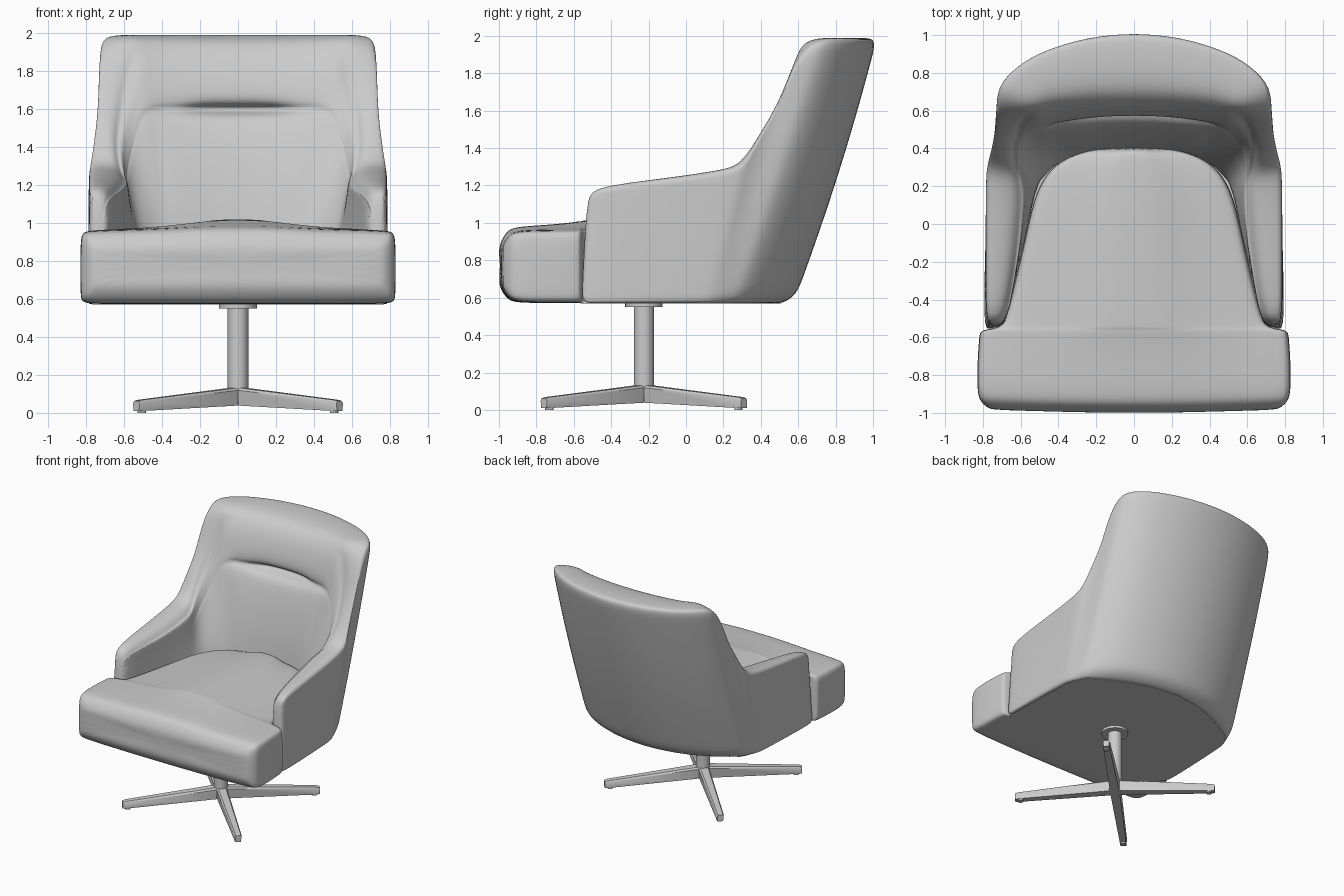
import bpy, bmesh, math
from mathutils import Vector

if "Cube" in bpy.data.objects:
    bpy.data.objects.remove(bpy.data.objects["Cube"])

grey = bpy.data.materials.new("plain_grey")
grey.use_nodes = True
GREY = (0.6, 0.6, 0.6, 1)
grey.diffuse_color = GREY
grey.node_tree.nodes["Principled BSDF"].inputs["Base Color"].default_value = GREY


def finish(name, bm, subdiv=0, angle=40):
    """Turn a bmesh into a shaded object."""
    bmesh.ops.recalc_face_normals(bm, faces=bm.faces)
    mesh = bpy.data.meshes.new(name)
    bm.to_mesh(mesh)
    bm.free()
    mesh.materials.append(grey)
    ob = bpy.data.objects.new(name, mesh)
    bpy.context.collection.objects.link(ob)
    if subdiv:
        mod = ob.modifiers.new("smooth", 'SUBSURF')
        mod.levels = mod.render_levels = subdiv
    bpy.ops.object.select_all(action='DESELECT')
    ob.select_set(True)
    bpy.context.view_layer.objects.active = ob
    if subdiv:
        bpy.ops.object.shade_smooth()
    else:
        bpy.ops.object.shade_smooth_by_angle(angle=math.radians(angle))
    return ob


def loft(name, rings, subdiv=0):
    """Skin closed rings of equal length and cap both ends."""
    bm = bmesh.new()
    rows = [[bm.verts.new(point) for point in ring] for ring in rings]
    count = len(rows[0])
    for a, b in zip(rows, rows[1:]):
        for i in range(count):
            j = (i + 1) % count
            bm.faces.new((a[i], a[j], b[j], b[i]))
    bm.faces.new(rows[0])
    bm.faces.new(rows[-1])
    return finish(name, bm, subdiv)


# Wrap-around shell: arms and backrest as one swept cross-section.
# Columns: outer bottom, outer top, top height, inner top, inner bottom
stations = [
    ((.77, -.56), (.765, -.535), 1.14, (.7, -.53), (.7, -.55)),
    ((.797, -.55), (.785, -.48), 1.195, (.66, -.48), (.67, -.5)),
    ((.79, -.2), (.785, -.1), 1.24, (.6, -.1), (.585, -.15)),
    ((.78, .08), (.785, .22), 1.285, (.58, .18), (.53, .12)),
    ((.775, .12), (.78, .315), 1.315, (.61, .27), (.51, .17)),
    ((.765, .16), (.755, .395), 1.47, (.64, .385), (.49, .22)),
    ((.755, .19), (.735, .5), 1.65, (.61, .5), (.46, .25)),
    ((.745, .22), (.73, .58), 1.86, (.57, .57), (.43, .28)),
    ((.735, .25), (.725, .66), 1.955, (.53, .59), (.41, .3)),
    ((.71, .3), (.72, .76), 1.99, (.48, .61), (.36, .325)),
]
# the back itself follows a shallow arc
for x in (.58, .42, .24, 0):
    arc = 1 - (x / .58) ** 2
    stations.append(((x, .42 + .165 * arc), (x, .885 + .145 * arc), 1.99,
                     (x * .75, .62 + .025 * arc), (x * .5, .35 + .035 * arc)))
FLOOR = .572
SEAT_LINE = .8


def backness(outer_bottom):
    """0 along the arms, rising to 1 across the back."""
    return min(1, max(0, (.78 - outer_bottom[0]) * 6))


def section(outer_low, outer_top, top, inner_top, inner_low):
    weight = backness(outer_low)
    crease = .08 if outer_low[0] < .3 else .02 * weight
    outer_low, outer_top, inner_top, inner_low = (
        Vector(p) for p in (outer_low, outer_top, inner_top, inner_low))
    back = (outer_top - inner_top).normalized()
    points = []

    def put(p, z):
        points.append((p.x, p.y, z))

    # underside
    tucked = outer_low - back * .05 * weight
    for f in (.6, .2, .05):
        put(tucked.lerp(inner_low, f), FLOOR)
    # outer face, slightly full across the back
    for f in (.03, .1, .35, .65, .9, .965):
        bulge = back * .025 * weight * math.sin(math.pi * f)
        put(outer_low.lerp(outer_top, f) + bulge, FLOOR + f * (top - FLOOR))
    # rolled top edge
    for f, drop in ((.05, .012), (.12, 0), (.5, 0), (.8, .02), (.95, .065)):
        put(outer_top.lerp(inner_top, f), top - drop)
    # inner face: headrest, crease, lumbar cushion
    for f, cut, puff in ((.88, 0, 0), (.76, 0, .012), (.695, .1, 0),
                         (.682, 1, 0), (.66, 1, 0), (.645, .1, .008),
                         (.59, 0, .025), (.35, 0, .035), (.1, 0, .01)):
        put(inner_low.lerp(inner_top, f) + back * (crease * cut - puff * weight),
            SEAT_LINE + f * (top - SEAT_LINE))
    put(inner_low, FLOOR)
    return points


half = [section(*station) for station in stations]
other = [[(-x, y, z) for x, y, z in ring] for ring in half[-2::-1]]
loft("shell_arms_and_back", half + other, 2)

# Flat panel closing the underside between the shell walls
edge = [(low[0] - .03, low[1] - .08 * backness(low)) for low, *rest in stations]
edge[-1] = (0, edge[-1][1])
edge += [(-x, y) for x, y in edge[-2::-1]]
loft("underside_panel", [[(x, y, z) for x, y in edge] for z in (.57, .6)])


# Seat cushion: wide front roll, then narrowing between the arms
def cushion_ring(y, width, low, high, crown):
    r = min(.05, width * .3)
    right = [(0, low), (width * .5, low), (width - r, low),
             (width - .006, low + .012), (width, low + r),
             (width, (low + high) / 2), (width, high - r),
             (width - .012, high - .012), (width - r, high),
             (width * .5, high + crown * .3), (width * .25, high + crown)]
    left = [(-x, z) for x, z in right[:0:-1]]
    bow = .018 if y < -.85 else 0
    return [(x, y - bow * (1 - (x / .83) ** 2), z)
            for x, z in right + [(0, high + crown)] + left]


rings = []
for degrees in (15, 35, 60, 85):                     # rounded nose
    s, c = math.sin(math.radians(degrees)), math.cos(math.radians(degrees))
    rings.append(cushion_ring(-.89 - .1 * c, .7 + .13 * s, .73 - .158 * s,
                              .8 + .16 * s, .02 * s))
for y, width, crown in ((-.75, .83, .025), (-.6, .82, .04), (-.575, .815, .045),
                        (-.56, .8, .045), (-.55, .71, .05), (-.5, .675, .05),
                        (-.1, .58, .055), (.15, .53, .055), (.3, .445, .05),
                        (.37, .32, .045), (.405, .18, .03)):
    rings.append(cushion_ring(y, width, FLOOR, .963, crown))
loft("seat_cushion", rings, 2)

# Swivel pedestal
HUB = Vector((0, -.225, 0))


def cylinder(name, radius, bottom, top, centre=HUB, sides=32):
    bm = bmesh.new()
    bmesh.ops.create_cone(bm, cap_ends=True, segments=sides, radius1=radius,
                          radius2=radius, depth=top - bottom)
    middle = centre + Vector((0, 0, (bottom + top) / 2))
    bmesh.ops.translate(bm, verts=bm.verts, vec=middle)
    return finish(name, bm)


cylinder("pedestal_column", .054, .04, .575)
cylinder("pedestal_collar", .1, .55, .58)

# Four tapered diagonal legs, each with a small glide
for i in range(4):
    angle = math.radians(45 + 90 * i)
    along = Vector((math.cos(angle), math.sin(angle), 0))
    across = Vector((-along.y, along.x, 0))
    rings = []
    for reach, width, low, high in ((0, .042, .04, .135), (.735, .028, .01, .068),
                                    (.757, .024, .01, .062)):
        profile = [(.85, low), (1, high - .012), (.7, high)]
        outline = [(k * width, z) for k, z in profile]
        outline += [(-x, z) for x, z in outline[::-1]]
        rings.append([HUB + along * reach + across * x + Vector((0, 0, z))
                      for x, z in outline])
    loft(f"leg_{i + 1}", rings)
    cylinder(f"glide_{i + 1}", .022, 0, .02, HUB + along * .715, 16)
